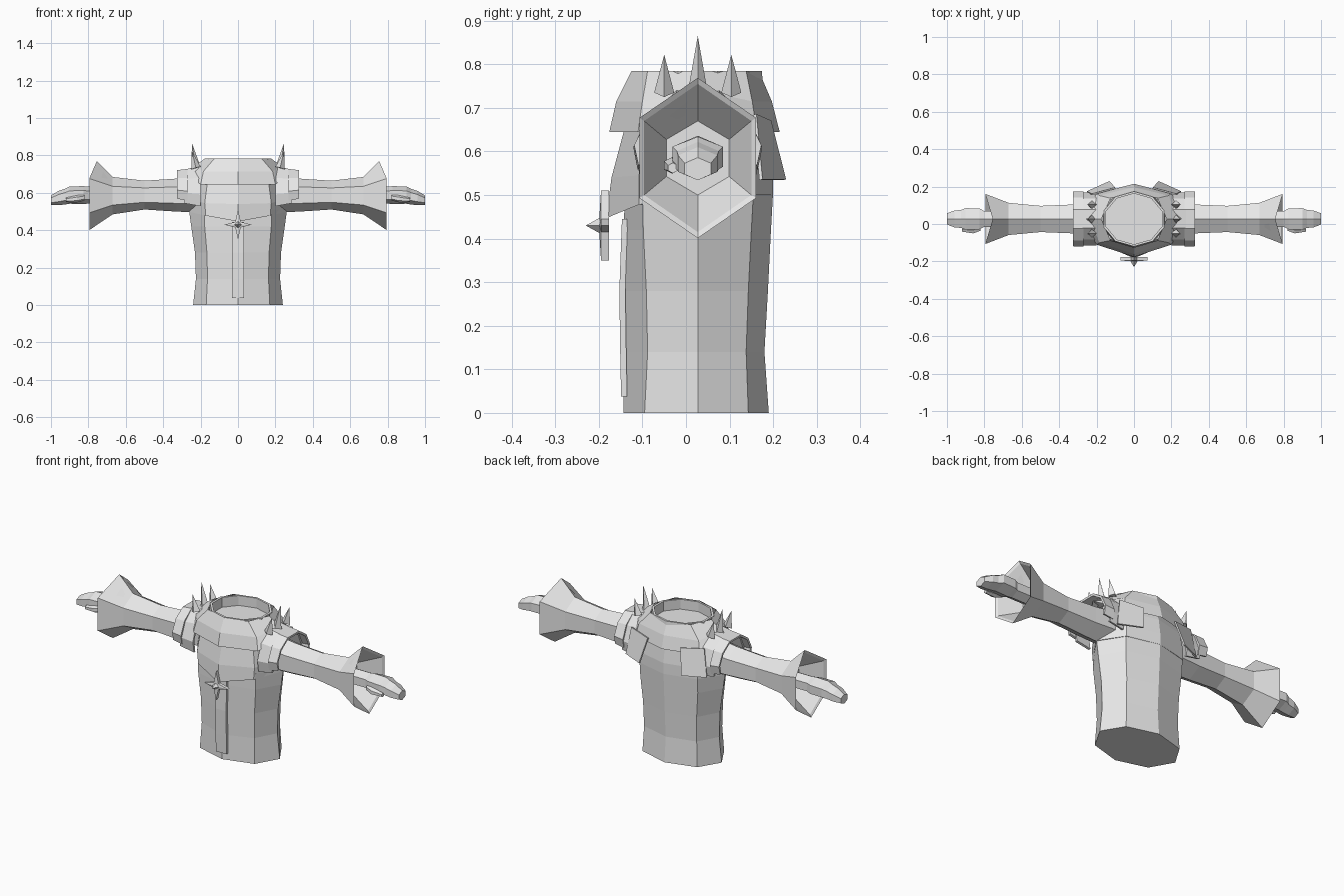
import bpy, bmesh, math
from mathutils import Vector

if "Cube" in bpy.data.objects:
    bpy.data.objects.remove(bpy.data.objects["Cube"])

CY = 0.027  # depth of the shoulder line
grey = bpy.data.materials.new("plain grey")
grey.diffuse_color = (0.8, 0.8, 0.8, 1)
grey.use_nodes = True
grey.node_tree.nodes["Principled BSDF"].inputs["Base Color"].default_value = grey.diffuse_color


def make(name, verts, faces):
    bm = bmesh.new()
    vs = [bm.verts.new(v) for v in verts]
    for f in faces:
        bm.faces.new([vs[i] for i in f])
    bmesh.ops.recalc_face_normals(bm, faces=bm.faces)
    me = bpy.data.meshes.new(name)
    bm.to_mesh(me)
    bm.free()
    me.materials.append(grey)
    ob = bpy.data.objects.new(name, me)
    bpy.context.collection.objects.link(ob)
    return ob


def loft(name, rings, cap_start=True, cap_end=True, closed=True):
    n = len(rings[0])
    verts = [v for r in rings for v in r]
    faces = []
    for k in range(len(rings) - 1):
        for i in range(n if closed else n - 1):
            j = (i + 1) % n
            faces.append((k * n + i, k * n + j, (k + 1) * n + j, (k + 1) * n + i))
    if cap_start:
        faces.append(tuple(range(n)))
    if cap_end:
        faces.append(tuple((len(rings) - 1) * n + i for i in range(n)))
    return make(name, verts, faces)


def octagon(front, corner_f, side, corner_b, back):
    """Eight-sided ring from half of its points, mirrored in x."""
    half = [corner_f, side, corner_b]
    left = [(-x, y, z) for x, y, z in reversed(half)]
    return [(0, *front), *half, (0, *back), *left]


def level(z, fy, cx, cfy, sx, cby, by):
    return octagon((fy, z), (cx, cfy, z), (sx, CY, z), (cx, cby, z), (by, z))


def hexagon(x, zc, ry, rz, skew=0.0, yc=CY, s=1):
    """Pointed-top hexagon across the arm; skew pulls the top inward."""
    pts = []
    for i in range(6):
        a = math.radians(60 * i + 90)
        c, n = math.cos(a) / 0.866, math.sin(a)
        pts.append((s * (x - skew * max(0, n - 0.5) * 2), yc + ry * c, zc + rz * n))
    return pts


def thicken(ob, t, offset=-1):
    m = ob.modifiers.new("thickness", 'SOLIDIFY')
    m.thickness = t
    m.offset = offset


# Torso skirt
loft("robe_body", [
    level(0.0, -0.143, 0.17, -0.095, 0.24, 0.143, 0.19),
    level(0.14, -0.146, 0.163, -0.088, 0.225, 0.138, 0.18),
    level(0.28, -0.148, 0.166, -0.091, 0.23, 0.143, 0.188),
    level(0.42, -0.143, 0.178, -0.098, 0.25, 0.15, 0.195),
    level(0.51, -0.14, 0.18, -0.1, 0.262, 0.155, 0.2)])

# Chest cape with a lower edge that dips at the front
loft("chest", [
    octagon((-0.183, 0.447), (0.172, -0.108, 0.478), (0.265, CY, 0.5),
            (0.18, 0.157, 0.5), (0.2, 0.5)),
    octagon((-0.171, 0.54), (0.178, -0.108, 0.545), (0.265, CY, 0.57),
            (0.18, 0.157, 0.56), (0.2, 0.56)),
    level(0.645, -0.143, 0.165, -0.1, 0.255, 0.15, 0.188),
    level(0.72, -0.115, 0.13, -0.08, 0.2, 0.13, 0.165)])

# Mantle over chest and shoulders
loft("mantle", [
    octagon((-0.176, 0.645), (0.2, -0.11, 0.645), (0.285, CY, 0.715),
            (0.2, 0.163, 0.645), (0.215, 0.645)),
    octagon((-0.16, 0.715), (0.185, -0.1, 0.715), (0.235, CY, 0.742),
            (0.185, 0.152, 0.715), (0.197, 0.715)),
    octagon((-0.125, 0.785), (0.125, -0.088, 0.785), (0.175, CY, 0.785),
            (0.125, 0.138, 0.785), (0.167, 0.785))],
     cap_start=False, cap_end=False)


# Neck collar with a sunken floor
def neck(r, z):
    return [(r * 1.07 * math.cos(math.radians(36 * i + 18)),
             CY + r * 0.93 * math.sin(math.radians(36 * i + 18)), z) for i in range(10)]


loft("collar", [neck(0.165, 0.71), neck(0.158, 0.785), neck(0.146, 0.785),
                neck(0.146, 0.73)])

# Front sash
loft("sash", [[(-0.033, y, z), (0.033, y, z), (0.033, y + 0.014, z), (-0.033, y + 0.014, z)]
              for z, y in ((0.038, -0.149), (0.14, -0.151), (0.28, -0.153), (0.445, -0.147))])

# Four-pointed star clasp with raised centre
star = []
for i in range(8):
    a = math.radians(45 * i)
    r = 0.021 if i % 2 else (0.08 if i % 4 == 2 else 0.073)
    star.append((r * math.cos(a), r * math.sin(a)))
back_y, front_y = -0.177, -0.195
verts = [(x, y, 0.43 + z) for y in (back_y, front_y) for x, z in star]
verts.append((0, -0.2, 0.43))
faces = [tuple(range(8))]
for i in range(8):
    j = (i + 1) % 8
    faces += [(i, j, 8 + j, 8 + i), (8 + i, 8 + j, 16)]
make("star_clasp", verts, faces)
make("clasp_stud", [(0.022, -0.194, 0.43), (0, -0.194, 0.45), (-0.022, -0.194, 0.43),
                    (0, -0.194, 0.41), (0, -0.23, 0.43)],
     [(0, 1, 2, 3), (0, 1, 4), (1, 2, 4), (2, 3, 4), (3, 0, 4)])


# Shoulder arch: open below
def arch(x, ry, top, low, s):
    h = top - low
    return [(s * x, CY + ry * k, low + h * f) for k, f in
            ((-0.93, 0), (-1, 0.3), (-0.78, 0.72), (-0.35, 1),
             (0.35, 1), (0.78, 0.72), (1, 0.3), (0.93, 0))]


for s, side in ((-1, "left"), (1, "right")):
    inner = loft(side + "_shoulder_band",
                 [arch(0.2, 0.135, 0.735, 0.53, s), arch(0.285, 0.135, 0.72, 0.545, s)],
                 False, False, False)
    thicken(inner, 0.012, 0)
    outer = loft(side + "_shoulder_lip",
                 [arch(0.27, 0.142, 0.722, 0.56, s), arch(0.325, 0.14, 0.716, 0.57, s)],
                 False, False, False)
    thicken(outer, 0.012, 0)

    # Back shoulder flap
    flap = make(side + "_back_flap",
                [(s * 0.1, 0.192, 0.67), (s * 0.225, 0.158, 0.685),
                 (s * 0.25, 0.172, 0.535), (s * 0.13, 0.226, 0.535)], [(0, 1, 2, 3)])
    thicken(flap, 0.008, 0)

    # Three shoulder spikes
    for n, (y, tip) in enumerate(((-0.05, 0.822), (CY, 0.865), (0.104, 0.822))):
        z = 0.735
        b = [(s * 0.25, y, z - 0.01), (s * 0.225, y + 0.023, z), (s * 0.2, y, z + 0.005),
             (s * 0.225, y - 0.023, z), (s * 0.246, y, tip)]
        make(f"{side}_spike_{n + 1}", b, [(0, 1, 2, 3), (0, 1, 4), (1, 2, 4), (2, 3, 4), (3, 0, 4)])

    # Flared sleeve, turned in at the opening
    loft(side + "_sleeve", [
        hexagon(0.2, 0.595, 0.085, 0.1, s=s),
        hexagon(0.33, 0.588, 0.077, 0.088, s=s),
        hexagon(0.5, 0.588, 0.07, 0.077, s=s),
        hexagon(0.67, 0.585, 0.086, 0.1, s=s),
        hexagon(0.795, 0.585, 0.134, 0.184, 0.04, s=s),
        hexagon(0.787, 0.585, 0.123, 0.17, 0.04, s=s),
        hexagon(0.67, 0.585, 0.072, 0.085, s=s)])

    # Forearm, hand and fingers
    loft(side + "_hand", [
        hexagon(0.66, 0.588, 0.042, 0.045, s=s),
        hexagon(0.8, 0.588, 0.042, 0.045, s=s),
        hexagon(0.825, 0.588, 0.055, 0.048, s=s),
        hexagon(0.9, 0.588, 0.058, 0.046, s=s),
        hexagon(0.925, 0.58, 0.048, 0.042, s=s),
        hexagon(0.96, 0.572, 0.045, 0.038, s=s),
        hexagon(1.0, 0.56, 0.03, 0.026, s=s)])
    loft(side + "_thumb", [
        hexagon(0.82, 0.575, 0.014, 0.016, yc=-0.022, s=s),
        hexagon(0.86, 0.568, 0.018, 0.019, yc=-0.032, s=s),
        hexagon(0.92, 0.562, 0.011, 0.012, yc=-0.03, s=s)])
